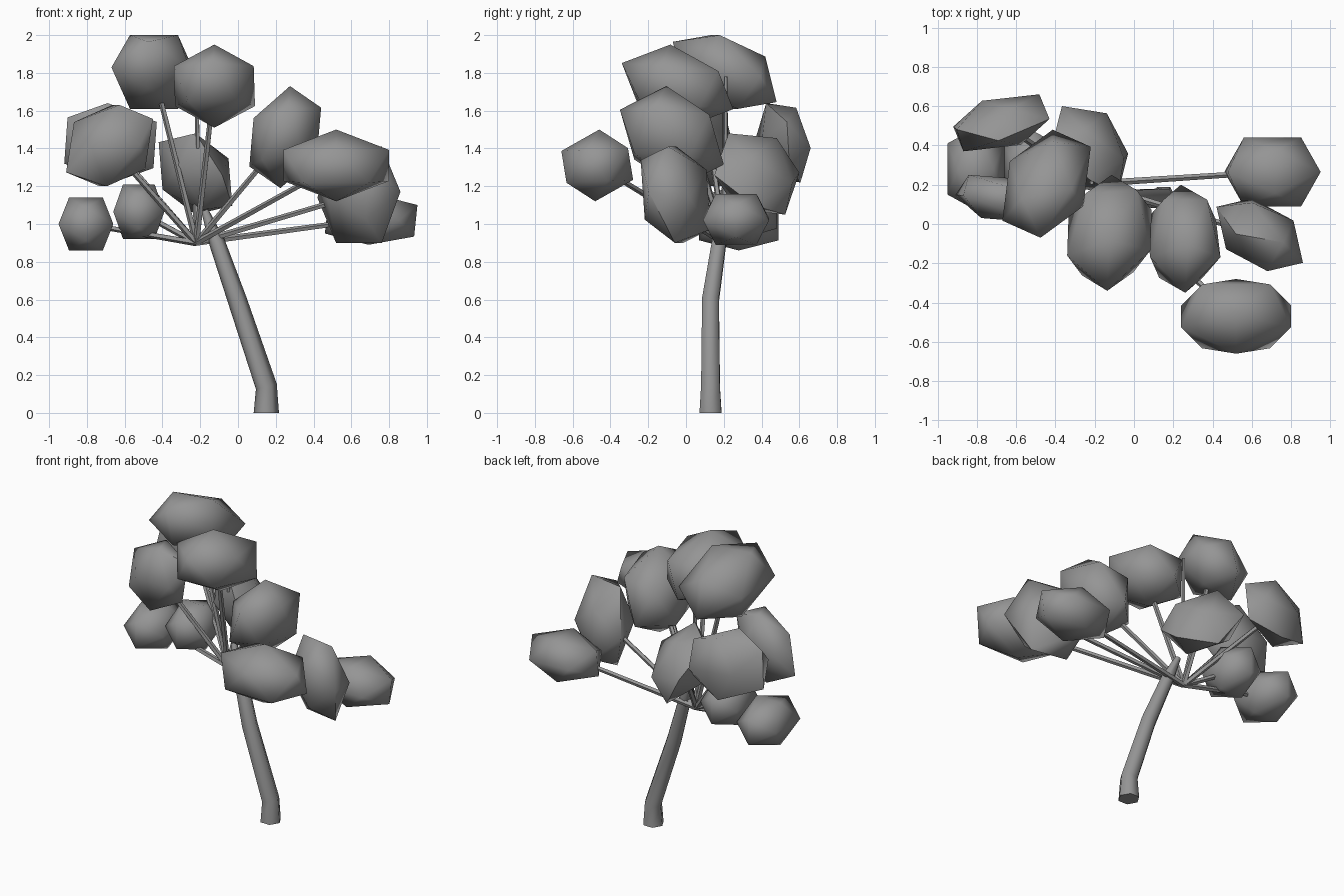
import bpy, bmesh, math
from mathutils import Vector, Matrix

if "Cube" in bpy.data.objects:
    bpy.data.objects.remove(bpy.data.objects["Cube"])

grey = bpy.data.materials.new("grey")
grey.diffuse_color = (0.3, 0.3, 0.3, 1)
grey.use_nodes = True
grey.node_tree.nodes["Principled BSDF"].inputs["Base Color"].default_value = grey.diffuse_color


def finish(bm, name, angle):
    bmesh.ops.recalc_face_normals(bm, faces=bm.faces)
    me = bpy.data.meshes.new(name)
    bm.to_mesh(me)
    bm.free()
    me.materials.append(grey)
    ob = bpy.data.objects.new(name, me)
    bpy.context.collection.objects.link(ob)
    bpy.ops.object.select_all(action='DESELECT')
    ob.select_set(True)
    bpy.context.view_layer.objects.active = ob
    bpy.ops.object.shade_smooth_by_angle(angle=math.radians(angle))
    return ob


def tube(name, path, sides):
    """Tapered tube through (point, radius) stations."""
    bm = bmesh.new()
    pts = [Vector(p) for p, r in path]
    rings = []
    for i, (p, r) in enumerate(path):
        d = (pts[min(i + 1, len(pts) - 1)] - pts[max(i - 1, 0)]).normalized()
        if i == 0 and name == "trunk":
            d = Vector((0, 0, 1))
        u = d.cross(Vector((0.02, 1, 0.03))).normalized()
        v = d.cross(u)
        rings.append([bm.verts.new(pts[i] + r * (u * math.cos(a) + v * math.sin(a)))
                      for a in (2 * math.pi * k / sides for k in range(sides))])
    for a, b in zip(rings, rings[1:]):
        for k in range(sides):
            j = (k + 1) % sides
            bm.faces.new((a[k], a[j], b[j], b[k]))
    bm.faces.new(rings[0])
    bm.faces.new(rings[-1])
    return finish(bm, name, 65)


def leaf_clump(name, lo, hi, shear, turn):
    """Twenty-sided ball, turned, skewed and fitted into the box lo..hi."""
    phi = (1 + 5 ** 0.5) / 2
    pts = [Vector(p) for s in (-1, 1) for t in (-phi, phi)
           for p in ((0, s, t), (s, t, 0), (t, 0, s))]
    rot = {"wide": Matrix.Rotation(0.06, 3, 'Y'),
           "deep": Matrix.Rotation(math.pi / 2, 3, 'Z'),
           "pole": Matrix.Rotation(math.atan(1 / phi), 3, 'X')}[turn]
    xy, yz, xz = shear
    fitted = []
    for p in pts:
        x, y, z = rot @ p
        fitted.append([x + xy * y + xz * z, y + xy * x + yz * z, z + yz * y + xz * x])
    for ax in range(3):
        a, b = min(p[ax] for p in fitted), max(p[ax] for p in fitted)
        for p in fitted:
            p[ax] = lo[ax] + (p[ax] - a) / (b - a) * (hi[ax] - lo[ax])
    bm = bmesh.new()
    vs = [bm.verts.new(p) for p in fitted]
    bmesh.ops.convex_hull(bm, input=vs)
    return finish(bm, name, 58)


# Leaning trunk
tube("trunk", [((0.15, 0.13, 0), 0.067), ((0.15, 0.13, 0.14), 0.057),
               ((-0.005, 0.13, 0.6), 0.051), ((-0.11, 0.175, 0.9), 0.043),
               ((-0.175, 0.205, 1.07), 0.02)], 6)
# Short upright twig under the crown
tube("twig", [((-0.215, 0.21, 1.40), 0.013), ((-0.215, 0.21, 1.78), 0.01)], 5)

# Leaf clumps: low corner, high corner, skew (xy, yz, xz), turn
clumps = [
    ((-0.67, -0.07, 1.61), (-0.22, 0.48, 2.00), (0.15, -0.2, 0), "deep"),
    ((-0.34, -0.34, 1.51), (0.09, 0.25, 1.95), (0.05, -0.12, 0), "pole"),
    ((-0.92, 0.37, 1.22), (-0.43, 0.66, 1.64), (0.2, -0.1, 0), "wide"),
    ((-0.91, 0.01, 1.20), (-0.45, 0.25, 1.63), (-0.15, 0, 0.1), "wide"),
    ((-0.42, 0.15, 1.05), (-0.03, 0.60, 1.48), (-0.15, -0.1, -0.15), "wide"),
    ((0.06, -0.35, 1.19), (0.44, 0.20, 1.73), (0, -0.1, 0.12), "pole"),
    ((0.24, -0.66, 1.12), (0.80, -0.28, 1.50), (0, 0.05, 0), "pole"),
    ((0.42, -0.24, 0.90), (0.86, 0.13, 1.41), (-0.2, -0.1, 0), "deep"),
    ((0.46, 0.09, 0.89), (0.95, 0.44, 1.16), (0, 0, 0), "wide"),
    ((-0.66, 0.10, 0.92), (-0.39, 0.48, 1.21), (0, 0, 0), "deep"),
    ((-0.95, 0.07, 0.86), (-0.66, 0.49, 1.14), (0, 0, 0), "deep"),
]
hub = Vector((-0.22, 0.205, 0.90))
for i, (lo, hi, shear, turn) in enumerate(clumps, 1):
    leaf_clump(f"leaf_clump_{i}", lo, hi, shear, turn)
    # Thin branch from the hub into the clump
    mid = (Vector(lo) + Vector(hi)) / 2
    tube(f"branch_{i}", [(hub, 0.018), (mid, 0.014)], 5)
